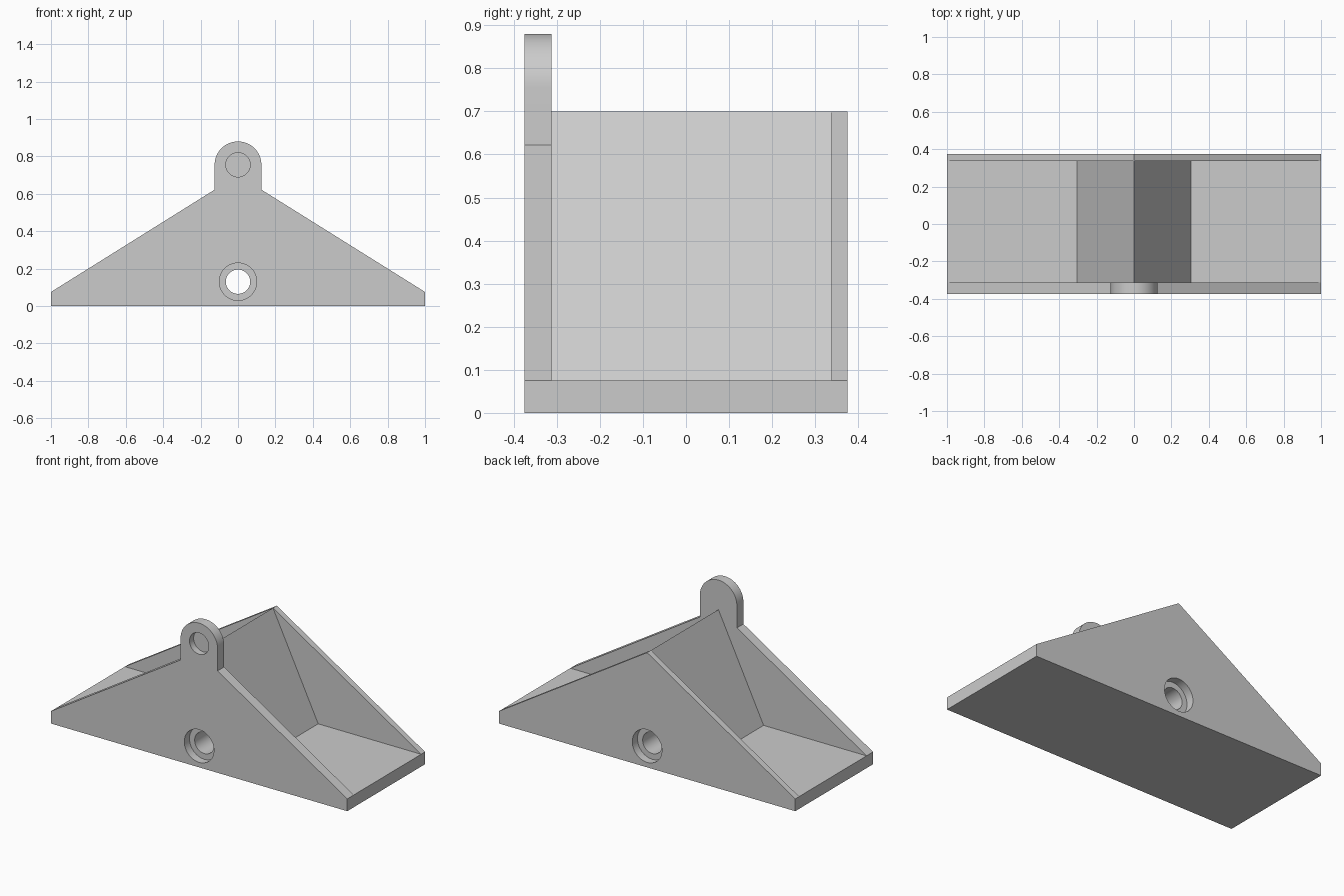
import bpy
import bmesh
from math import cos, sin, pi, radians

cube = bpy.data.objects.get("Cube")
if cube:
    bpy.data.objects.remove(cube, do_unlink=True)

grey = bpy.data.materials.new("light grey")
grey.use_nodes = True
colour = (0.6, 0.6, 0.6, 1)
grey.diffuse_color = colour
grey.node_tree.nodes["Principled BSDF"].inputs["Base Color"].default_value = colour

FRONT, BACK = -0.375, 0.375
FRONT_INNER, BACK_INNER = -0.3125, 0.3375
BASE, RIDGE = 0.075, 0.7
HOLE_Z, EYE_Z = 0.13, 0.755
HOLE_R, BORE_R, TAB_R = 0.065, 0.1, 0.125
BORE_DEPTH, EYE_DEPTH = 0.05, 0.04


def prism(name, profile, y0, y1):
    """Extrude an (x, z) outline along y."""
    bm = bmesh.new()
    face = bm.faces.new([bm.verts.new((x, y0, z)) for x, z in profile])
    new = bmesh.ops.extrude_face_region(bm, geom=[face])["geom"]
    verts = [v for v in new if isinstance(v, bmesh.types.BMVert)]
    bmesh.ops.translate(bm, verts=verts, vec=(0, y1 - y0, 0))
    bmesh.ops.recalc_face_normals(bm, faces=bm.faces)
    mesh = bpy.data.meshes.new(name)
    bm.to_mesh(mesh)
    bm.free()
    mesh.materials.append(grey)
    obj = bpy.data.objects.new(name, mesh)
    bpy.context.collection.objects.link(obj)
    return obj


def arc(z, r, sweep, steps):
    return [(r * cos(sweep * i / steps), z + r * sin(sweep * i / steps))
            for i in range(steps)]


def combine(body, tool, operation):
    """Apply a boolean and discard the tool."""
    mod = body.modifiers.new(tool.name, 'BOOLEAN')
    mod.object, mod.operation, mod.solver = tool, operation, 'EXACT'
    bpy.context.view_layer.objects.active = body
    bpy.ops.object.modifier_apply(modifier=mod.name)
    bpy.data.objects.remove(tool, do_unlink=True)


# Gabled block, hollowed to leave end plates, floor and central wedge
body = prism("gabled_bracket",
             [(-1, 0), (1, 0), (1, BASE), (0, RIDGE), (-1, BASE)], FRONT, BACK)
pocket = prism("pocket_cutter",
               [(-1.2, BASE), (-0.305, BASE), (0, RIDGE), (0.305, BASE),
                (1.2, BASE), (1.2, 1), (-1.2, 1)], FRONT_INNER, BACK_INNER)
combine(body, pocket, 'DIFFERENCE')

# Rounded tab rising from the front plate
tab = prism("tab", arc(EYE_Z, TAB_R, pi, 32)
            + [(-TAB_R, EYE_Z), (-TAB_R, 0.5), (TAB_R, 0.5)],
            FRONT, FRONT_INNER)
combine(body, tab, 'UNION')

# Through hole, counterbores at both ends and the blind hole in the tab
for name, z, r, y0, y1 in (
        ("through_hole", HOLE_Z, HOLE_R, FRONT - 0.1, BACK + 0.1),
        ("front_counterbore", HOLE_Z, BORE_R, FRONT - 0.1, FRONT + BORE_DEPTH),
        ("back_counterbore", HOLE_Z, BORE_R, BACK - BORE_DEPTH, BACK + 0.1),
        ("tab_eye", EYE_Z, HOLE_R, FRONT - 0.1, FRONT + EYE_DEPTH)):
    combine(body, prism(name, arc(z, r, 2 * pi, 48), y0, y1), 'DIFFERENCE')

# Clean up coplanar seams and shade
bm = bmesh.new()
bm.from_mesh(body.data)
bmesh.ops.remove_doubles(bm, verts=bm.verts, dist=0.0001)
bmesh.ops.dissolve_limit(bm, angle_limit=radians(0.5),
                         verts=bm.verts, edges=bm.edges)
bm.to_mesh(body.data)
bm.free()
body.select_set(True)
bpy.context.view_layer.objects.active = body
bpy.ops.object.shade_smooth_by_angle(angle=radians(30))
